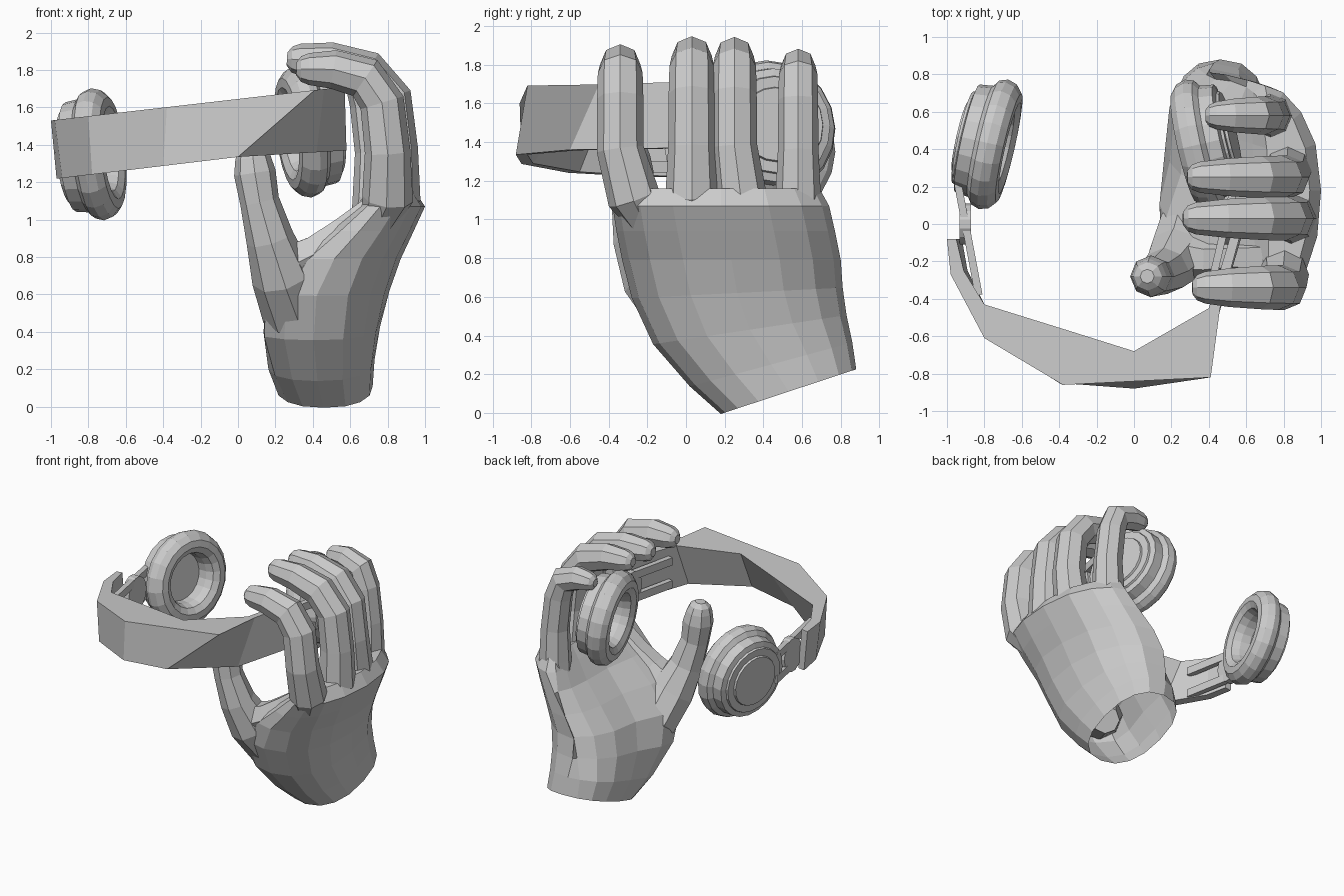
import bpy, bmesh, math
from mathutils import Vector

cube = bpy.data.objects.get("Cube")
if cube:
    bpy.data.objects.remove(cube)

grey = bpy.data.materials.new("light_grey")
grey.use_nodes = True
grey.diffuse_color = (0.6, 0.6, 0.6, 1)
grey.node_tree.nodes["Principled BSDF"].inputs["Base Color"].default_value = (0.6, 0.6, 0.6, 1)


def loft(name, rings, cap_start=True):
    """Skin a list of equal point rings with quads and cap the ends."""
    bm = bmesh.new()
    rows = [[bm.verts.new(p) for p in ring] for ring in rings]
    n = len(rows[0])
    for a, b in zip(rows, rows[1:]):
        for i in range(n):
            j = (i + 1) % n
            bm.faces.new((a[i], a[j], b[j], b[i]))
    if cap_start:
        bm.faces.new(rows[0])
    bm.faces.new(rows[-1])
    bmesh.ops.recalc_face_normals(bm, faces=bm.faces)
    mesh = bpy.data.meshes.new(name)
    bm.to_mesh(mesh)
    bm.free()
    mesh.materials.append(grey)
    bpy.context.collection.objects.link(bpy.data.objects.new(name, mesh))


def digit(name, path, sides=8):
    """Tapered finger along (x, y, z, radius) stations with a rounded tip."""
    pts = [Vector(p[:3]) for p in path]
    radii = [p[3] for p in path]
    end = (pts[-1] - pts[-2]).normalized()
    tip, r = pts[-1], radii[-1]
    pts += [tip + end * r * 0.5, tip + end * r * 0.8]
    radii += [r * 0.8, r * 0.4]
    rings = []
    for i, p in enumerate(pts):
        t = (pts[min(i + 1, len(pts) - 1)] - pts[max(i - 1, 0)]).normalized()
        u = (Vector((0, 1, 0)) - t * t.y).normalized()
        v = t.cross(u)
        rings.append([p + radii[i] * (u * math.cos(a) + v * math.sin(a))
                      for a in (math.tau * k / sides for k in range(sides))])
    loft(name, rings)


# Palm and wrist: x range, y range, height, slant, arch of the back and
# hollow of the inside per section, open at the wrist
sections = [
    (0.20, 0.72, 0.18, 0.88, 0.11, 0.33, 0, 0),
    (0.12, 0.73, 0.02, 0.86, 0.25, 0.27, 0, 0.05),
    (0.05, 0.76, -0.17, 0.83, 0.43, 0.15, 0, 0.14),
    (0.06, 0.81, -0.28, 0.81, 0.62, 0.05, 0.03, 0.19),
    (0.22, 0.87, -0.33, 0.80, 0.79, 0, 0.06, 0.17),
    (0.45, 0.94, -0.36, 0.77, 0.94, 0, 0.09, 0.09),
    (0.64, 1.00, -0.38, 0.74, 1.07, 0, 0.12, 0),
    (0.72, 0.94, -0.33, 0.69, 1.16, 0, 0.12, 0),
]
palm = []
for x0, x1, y0, y1, z, slant, arch, hollow in sections:
    ring = []
    for k in range(16):
        a = math.tau * k / 16
        c, s = math.cos(a), math.sin(a)
        dx = math.copysign(abs(c) ** 0.85, c) * (x1 - x0) / 2
        dy = math.copysign(abs(s) ** 0.85, s) * (y1 - y0) / 2
        dx -= arch * s * s * (1.0 if s > 0 else 0.5)
        if c < -0.01:
            dx += hollow * min(1, max(0, s + 0.7) / 0.7)
        ring.append(((x0 + x1) / 2 + dx, (y0 + y1) / 2 + dy, z + slant * dy))
    palm.append(ring)
loft("palm", palm, cap_start=False)

# Thumb and the four curled fingers
digit("thumb", [(0.38, 0.14, 0.38, 0.10), (0.29, -0.04, 0.52, 0.17), (0.235, -0.17, 0.70, 0.165),
                (0.17, -0.25, 0.90, 0.128), (0.115, -0.28, 1.10, 0.105), (0.09, -0.28, 1.25, 0.112),
                (0.08, -0.28, 1.33, 0.095)])
bend = [(0.79, 0.98, 0.75), (0.84, 1.12, 1.12), (0.84, 1.38, 1.0), (0.81, 1.65, 0.98),
        (0.70, 1.79, 0.95), (0.51, 1.845, 0.85), (0.36, 1.855, 0.7)]
fingers = [("index_finger", -0.20, -0.34, -0.04, 0.02, -0.05, 0.122),
           ("middle_finger", 0.03, 0.03, 0.0, -0.03, 0.0, 0.122),
           ("ring_finger", 0.32, 0.25, -0.02, -0.01, 0.0, 0.118),
           ("little_finger", 0.58, 0.58, -0.11, 0.08, -0.06, 0.105)]
for name, y0, y1, dx0, dx1, dz, r in fingers:
    stations = []
    for i, (x, z, f) in enumerate(bend):
        t = i / 6
        late = max(0, t - 0.5) * 2
        spread = min(1, 0.5 * i)
        stations.append((x + dx0 + (dx1 - dx0) * late, y0 + (y1 - y0) * spread, z + dz * t, r * f))
    digit(name, stations)

# Web between the thumb and index finger
digit("thumb_web", [(0.26, -0.17, 0.74, 0.13), (0.42, -0.19, 0.82, 0.11),
                    (0.56, -0.18, 0.92, 0.10), (0.74, -0.18, 1.04, 0.11)], 6)

# Ear cups: one turned profile from the outer plate round to the padded cushion
profile = [(0.19, -0.145), (0.195, -0.13), (0.25, -0.13), (0.255, -0.115), (0.295, -0.105),
           (0.305, -0.03), (0.34, -0.005), (0.355, 0.04), (0.34, 0.09), (0.30, 0.125),
           (0.25, 0.13), (0.205, 0.105), (0.185, 0.05), (0.18, -0.02)]
cups = [("right", Vector((-0.79, 0.435, 1.345)), Vector((0.96, -0.22, 0.1))),
        ("left", Vector((0.39, 0.435, 1.475)), Vector((-0.96, -0.22, -0.12)))]
for side, centre, axis in cups:
    turn = axis.to_track_quat('Z', 'Y')
    rings = [[centre + turn @ Vector((r * math.cos(a), r * math.sin(a), h))
              for a in (math.tau * k / 20 for k in range(20))] for r, h in profile]
    loft(side + "_ear_cup", rings)

# Headband: plan outlines of the four long edges
outer_top = [(-1.0, -0.08), (-0.98, -0.27), (-0.80, -0.61), (-0.38, -0.86), (0.41, -0.82), (0.46, -0.45), (0.57, -0.05)]
inner_top = [(-0.95, -0.08), (-0.91, -0.25), (-0.80, -0.43), (-0.35, -0.57), (0.0, -0.68), (0.40, -0.45), (0.52, -0.05)]
outer_low = [(-0.97, -0.08), (-0.94, -0.27), (-0.78, -0.61), (-0.40, -0.85), (0.0, -0.88), (0.42, -0.60), (0.58, -0.05)]
inner_low = [(-0.92, -0.08), (-0.89, -0.25), (-0.74, -0.55), (-0.38, -0.79), (0.0, -0.82), (0.37, -0.56), (0.53, -0.05)]


def top(p):
    return (p[0], p[1], 1.645 + 0.115 * p[0])


def low(p):
    return (p[0], p[1], 1.335 + 0.12 * p[0] - 0.06 * max(p[0], 0))


loft("headband", [(top(a), top(b), low(c), low(d))
                  for a, b, c, d in zip(outer_top, inner_top, inner_low, outer_low)])


def bar(name, a, b, half_w, half_h):
    """Square rod from a to b."""
    a, b = Vector(a), Vector(b)
    side = (b - a).cross(Vector((0, 0, 1))).normalized() * half_w
    up = Vector((0, 0, half_h))
    loft(name, [[p + side + up, p - side + up, p - side - up, p + side - up] for p in (a, b)])


# Twin slider rods and pivot discs joining the band to the cups
for side, x0, x1, z in (("right", -0.83, -0.95, 1.36), ("left", 0.40, 0.55, 1.51)):
    for label, dz in (("upper", 0.09), ("lower", -0.09)):
        bar(f"{side}_{label}_rod", (x0, -0.38, z + dz), (x1, 0.26, z + dz), 0.02, 0.03)
    disc_x = x0 * 0.4 + x1 * 0.6
    rings = [[(disc_x + dx, 0.0 + 0.11 * math.cos(a), z + 0.13 * math.sin(a))
              for a in (math.tau * k / 14 for k in range(14))] for dx in (-0.03, 0.03)]
    loft(side + "_pivot_disc", rings)
